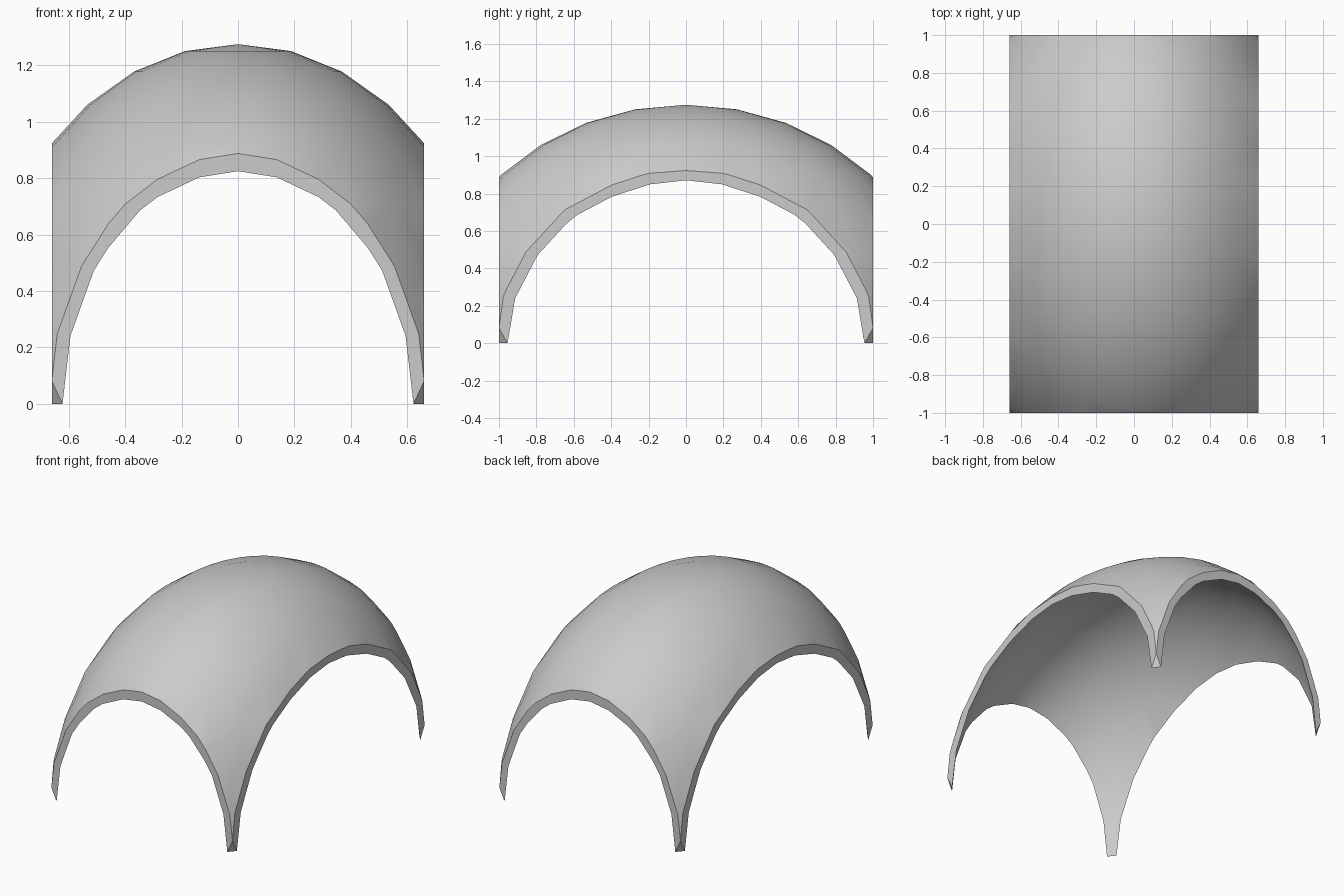
import bpy, bmesh, math
from mathutils import Vector

cube = bpy.data.objects.get("Cube")
if cube:
    bpy.data.objects.remove(cube, do_unlink=True)

HALF_X, HALF_Y = 0.66, 1.0             # vertical cutting planes
RADII = Vector((0.9616, 1.3965, 1.275))  # outer ellipsoid
INNER_SCALE = 0.9686
EPS = 1e-4


def near(a, b):
    return abs(a - b) < EPS


bm = bmesh.new()

# Outer and inner ellipsoid skins
for factor in (1, INNER_SCALE):
    made = bmesh.ops.create_uvsphere(bm, u_segments=32, v_segments=16, radius=1)
    bmesh.ops.scale(bm, vec=RADII * factor, verts=made["verts"])

# Trim both skins to the upper half and to the rectangular plan
cuts = [((0, 0, 0), (0, 0, -1))]
for s in (-1, 1):
    cuts.append(((s * HALF_X, 0, 0), (s, 0, 0)))
    cuts.append(((0, s * HALF_Y, 0), (0, s, 0)))
for point, normal in cuts:
    bmesh.ops.bisect_plane(bm, geom=bm.verts[:] + bm.edges[:] + bm.faces[:],
                           dist=1e-5, plane_co=point, plane_no=normal,
                           clear_outer=True)

# Pointed feet: join each outer corner to the ends of the inner skin
for sx in (-1, 1):
    for sy in (-1, 1):
        quad = [v for v in bm.verts if v.co.x * sx > 0 and v.co.y * sy > 0]
        on_x = [v for v in quad if near(abs(v.co.x), HALF_X)]
        on_y = [v for v in quad if near(abs(v.co.y), HALF_Y)]
        corner = next(v for v in on_x if v in on_y)
        ends = [min(group, key=lambda v: v.co.z + (v is corner))
                for group in (on_x, on_y)]
        rim = [e for e in bm.edges if e.is_boundary
               and all(v in quad and near(v.co.z, 0) for v in e.verts)]
        rim += [bm.edges.new((corner, end)) for end in ends]
        bmesh.ops.edgenet_fill(bm, edges=rim)

# Flat arch rims on the four sides
for axis, half in ((0, HALF_X), (1, HALF_Y)):
    for s in (-1, 1):
        rim = [e for e in bm.edges if len(e.link_faces) < 2
               and all(near(v.co[axis], s * half) for v in e.verts)]
        bmesh.ops.edgenet_fill(bm, edges=rim)

bmesh.ops.recalc_face_normals(bm, faces=bm.faces[:])
mesh = bpy.data.meshes.new("dome_shell")
bm.to_mesh(mesh)
bm.free()

shell = bpy.data.objects.new("dome_shell", mesh)
bpy.context.collection.objects.link(shell)

# Plain grey material
grey = bpy.data.materials.new("light_grey")
grey.use_nodes = True
colour = (0.6, 0.6, 0.6, 1)
grey.diffuse_color = colour
grey.node_tree.nodes["Principled BSDF"].inputs["Base Color"].default_value = colour
mesh.materials.append(grey)

# Smooth skins with crisp rims
bpy.ops.object.select_all(action="DESELECT")
shell.select_set(True)
bpy.context.view_layer.objects.active = shell
bpy.ops.object.shade_smooth_by_angle(angle=math.radians(25))
